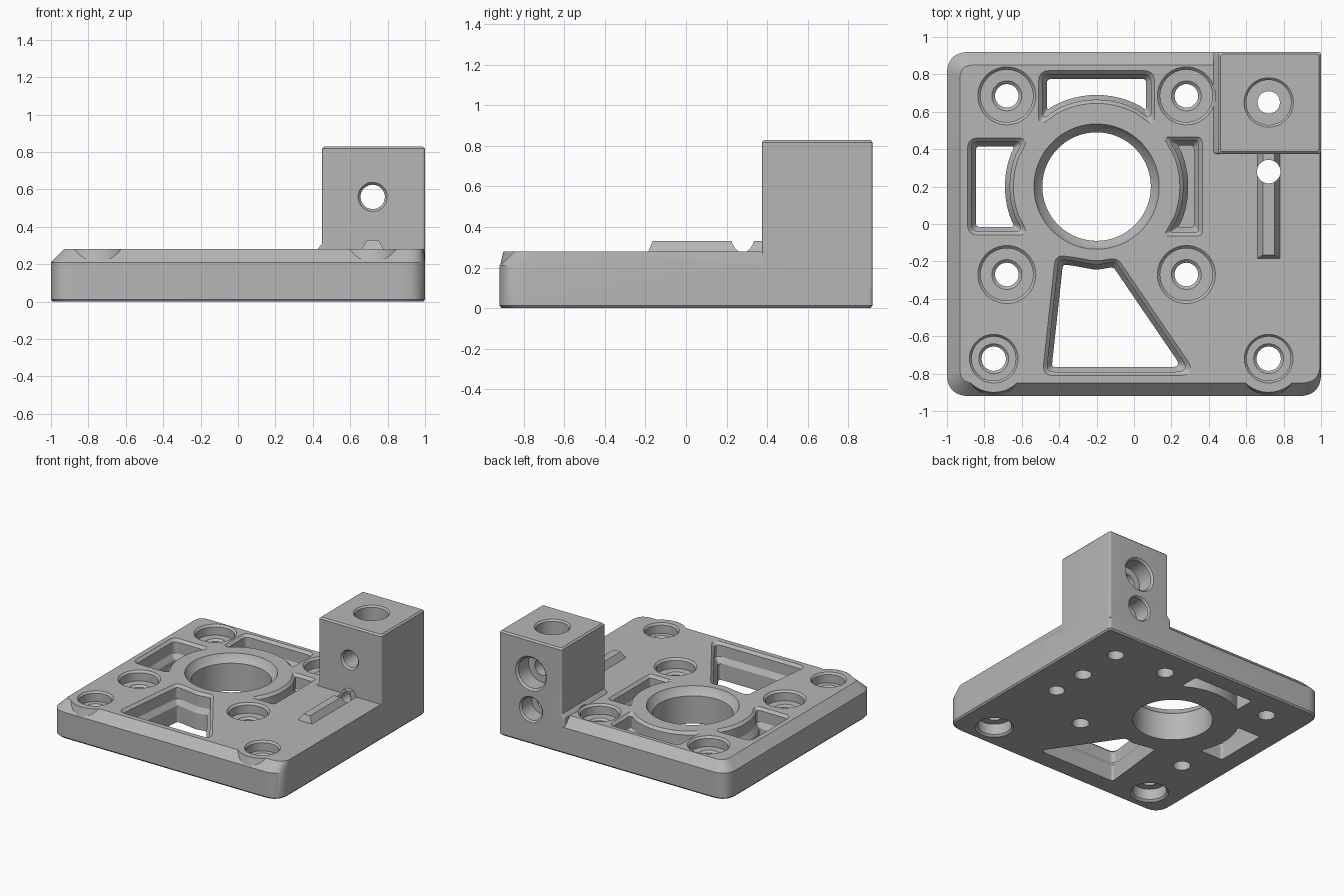
import bpy, bmesh, math
from mathutils import Vector

if "Cube" in bpy.data.objects:
    bpy.data.objects.remove(bpy.data.objects["Cube"], do_unlink=True)

grey = bpy.data.materials.new("machined grey")
grey.use_nodes = True
grey.diffuse_color = (0.47, 0.47, 0.47, 1)
grey.node_tree.nodes["Principled BSDF"].inputs["Base Color"].default_value = grey.diffuse_color


def loft(name, loops):
    """Closed solid through loops with equal point counts."""
    bm = bmesh.new()
    rings = [[bm.verts.new(p) for p in loop] for loop in loops]
    n = len(rings[0])
    for a, b in zip(rings, rings[1:]):
        for i in range(n):
            j = (i + 1) % n
            bm.faces.new((a[i], a[j], b[j], b[i]))
    bm.faces.new(rings[0][::-1])
    bm.faces.new(rings[-1])
    bmesh.ops.recalc_face_normals(bm, faces=bm.faces)
    mesh = bpy.data.meshes.new(name)
    bm.to_mesh(mesh)
    bm.free()
    mesh.materials.append(grey)
    ob = bpy.data.objects.new(name, mesh)
    bpy.context.collection.objects.link(ob)
    return ob


def lathe(name, x, other, profile, axis="Z", seg=56):
    """Turned solid from (radius, height) pairs, along Z at (x, y) or along Y at (x, z)."""
    loops = []
    for r, h in profile:
        ring = []
        for i in range(seg):
            a = math.tau * i / seg
            u, v = x + r * math.cos(a), other + r * math.sin(a)
            ring.append((u, v, h) if axis == "Z" else (u, h, v))
        loops.append(ring)
    return loft(name, loops)


def rounded(pts, cuts, steps=8):
    """Round each polygon corner by its cut length; zero keeps the point."""
    out = []
    for i, p in enumerate(pts):
        if cuts[i] == 0:
            out.append(p)
            continue
        a = p + (pts[i - 1] - p).normalized() * cuts[i]
        b = p + (pts[(i + 1) % len(pts)] - p).normalized() * cuts[i]
        for k in range(steps + 1):
            t = k / steps
            out.append(a * (1 - t) ** 2 + p * 2 * t * (1 - t) + b * t * t)
    return out


def inset(pts, d):
    """Mitred inward offset of a counter-clockwise polygon."""
    out = []
    for i, p in enumerate(pts):
        e1 = (p - pts[i - 1]).normalized()
        e2 = (pts[(i + 1) % len(pts)] - p).normalized()
        n1, n2 = Vector((-e1.y, e1.x)), Vector((-e2.y, e2.x))
        out.append(p + (n1 + n2) * d / (1 + n1.dot(n2)))
    return out


def rect(x0, x1, y0, y1, z, cuts):
    pts = [Vector(c) for c in ((x0, y0), (x1, y0), (x1, y1), (x0, y1))]
    return [(p.x, p.y, z) for p in rounded(pts, cuts)]


def pocket(name, pts, cuts, floor=-0.05):
    """Opening with a chamfered rim and a sloped inner step."""
    loops = []
    for d, z in ((0.045, floor), (0.045, 0.13), (0.02, 0.17), (0.02, 0.26), (0, 0.28), (0, 0.32)):
        if z <= floor and loops:
            continue
        shape = rounded(inset(pts, d), [max(c - d, 0.02) if c else 0 for c in cuts])
        loops.append([(p.x, p.y, z) for p in shape])
    return loft(name, loops)


body = None


def combine(tool, operation="DIFFERENCE"):
    mod = body.modifiers.new(tool.name, "BOOLEAN")
    mod.operation, mod.solver, mod.object = operation, "EXACT", tool
    bpy.context.view_layer.objects.active = body
    bpy.ops.object.modifier_apply(modifier=mod.name)
    bpy.data.objects.remove(tool, do_unlink=True)


# Base plate: chamfered on the front, back and left top edges
corners = [0.12, 0.12, 0.02, 0.12]
body = loft("mounting_plate", [
    rect(-0.99, 0.99, -0.91, 0.91, 0, corners),
    rect(-1, 1, -0.92, 0.92, 0.012, corners),
    rect(-1, 1, -0.92, 0.92, 0.21, corners),
    rect(-0.93, 0.995, -0.85, 0.85, 0.28, [0.07, 0.1, 0.02, 0.07])])

# Raised collars around the front corner holes
CORNER_HOLES = [(-0.75, -0.72), (0.72, -0.72)]
for x, y in CORNER_HOLES:
    combine(lathe("collar", x, y, [(0.197, 0.1), (0.197, 0.21), (0.18, 0.28)]), "UNION")

# Upright block with a small fillet on its left foot
edge = [0.015] * 4
combine(loft("upright_block", [
    rect(0.425, 1, 0.375, 0.92, 0.1, edge),
    rect(0.425, 1, 0.375, 0.92, 0.28, edge),
    rect(0.432, 1, 0.375, 0.92, 0.29, edge),
    rect(0.45, 1, 0.375, 0.92, 0.31, edge),
    rect(0.45, 1, 0.375, 0.92, 0.818, edge),
    rect(0.462, 0.988, 0.387, 0.908, 0.83, edge)]), "UNION")

# Ridge that covers the long channel
combine(loft("channel_ridge", [
    rect(0.66, 0.78, -0.185, 0.45, 0.2, [0] * 4),
    rect(0.66, 0.78, -0.185, 0.45, 0.28, [0] * 4),
    rect(0.69, 0.75, -0.165, 0.45, 0.33, [0] * 4)]), "UNION")

# Large central bore
CX, CY = -0.2, 0.2
combine(lathe("centre_bore", CX, CY, [
    (0.29, -0.05), (0.29, 0.22), (0.32, 0.25), (0.335, 0.28), (0.335, 0.32)], seg=96))


# Pockets curved around the central bore
def curved_pocket(name, angle, far, half, floor, cut):
    R = 0.445
    local = [(far, -half), (far, half), (math.sqrt(R * R - half * half), half)]
    lim = math.asin((half - 0.1) / R)
    arc = [lim * (1 - k / 6) for k in range(13)]
    local += [(R * math.cos(a), R * math.sin(a)) for a in arc]
    local.append((math.sqrt(R * R - half * half), -half))
    c, s = math.cos(angle), math.sin(angle)
    pts = [Vector((CX + u * c - v * s, CY + u * s + v * c)) for u, v in local]
    return pocket(name, pts, [cut] * 3 + [0] * 13 + [cut], floor)


combine(curved_pocket("back_pocket", math.pi / 2, 0.62, 0.31, -0.05, 0.06))
combine(curved_pocket("left_pocket", math.pi, 0.69, 0.26, -0.05, 0.06))
combine(curved_pocket("right_pocket", 0, 0.565, 0.265, 0.09, 0.03))

# Four-sided front opening
shape = [(-0.49, -0.81), (0.34, -0.81), (-0.09, -0.18), (-0.2, -0.2), (-0.31, -0.18), (-0.42, -0.165)]
combine(pocket("front_opening", [Vector(p) for p in shape], [0.06, 0.1, 0.04, 0.04, 0.04, 0.05]))

# Counterbored screw holes
for x in (-0.68, 0.28):
    for y in (0.685, -0.27):
        combine(lathe("screw_hole", x, y, [
            (0.063, -0.05), (0.063, 0.185), (0.08, 0.2), (0.14, 0.2),
            (0.14, 0.265), (0.155, 0.28), (0.155, 0.31)]))

# Corner holes, counterbored from both sides
for x, y in CORNER_HOLES:
    combine(lathe("corner_hole", x, y, [
        (0.14, -0.05), (0.14, 0), (0.125, 0.015), (0.125, 0.1), (0.065, 0.1), (0.065, 0.185),
        (0.08, 0.2), (0.118, 0.2), (0.118, 0.265), (0.13, 0.28), (0.13, 0.31)]))

# Bores through the upright block and the channel under the ridge
BX = 0.72
combine(lathe("block_top_bore", BX, 0.65, [
    (0.06, -0.05), (0.06, 0.7), (0.12, 0.7), (0.12, 0.818), (0.132, 0.83), (0.132, 0.88)]))
combine(lathe("block_long_bore", BX, 0.56, [
    (0.078, 0.34), (0.078, 0.375), (0.065, 0.39), (0.065, 0.78), (0.12, 0.78),
    (0.12, 0.905), (0.135, 0.92), (0.135, 0.97)], "Y"))
combine(lathe("channel_bore", BX, 0.275, [
    (0.04, -0.1), (0.04, 0.78), (0.09, 0.78), (0.09, 0.907), (0.102, 0.92), (0.102, 0.97)], "Y"))
combine(lathe("ridge_hole", BX, 0.28, [(0.063, -0.05), (0.063, 0.36)]))
combine(lathe("lower_port", BX, -0.02, [(0.06, -0.05), (0.06, 0.24)]))

# Smooth round walls, keep machined edges crisp
bpy.ops.object.select_all(action="DESELECT")
body.select_set(True)
bpy.context.view_layer.objects.active = body
bpy.ops.object.shade_smooth_by_angle(angle=math.radians(25))
